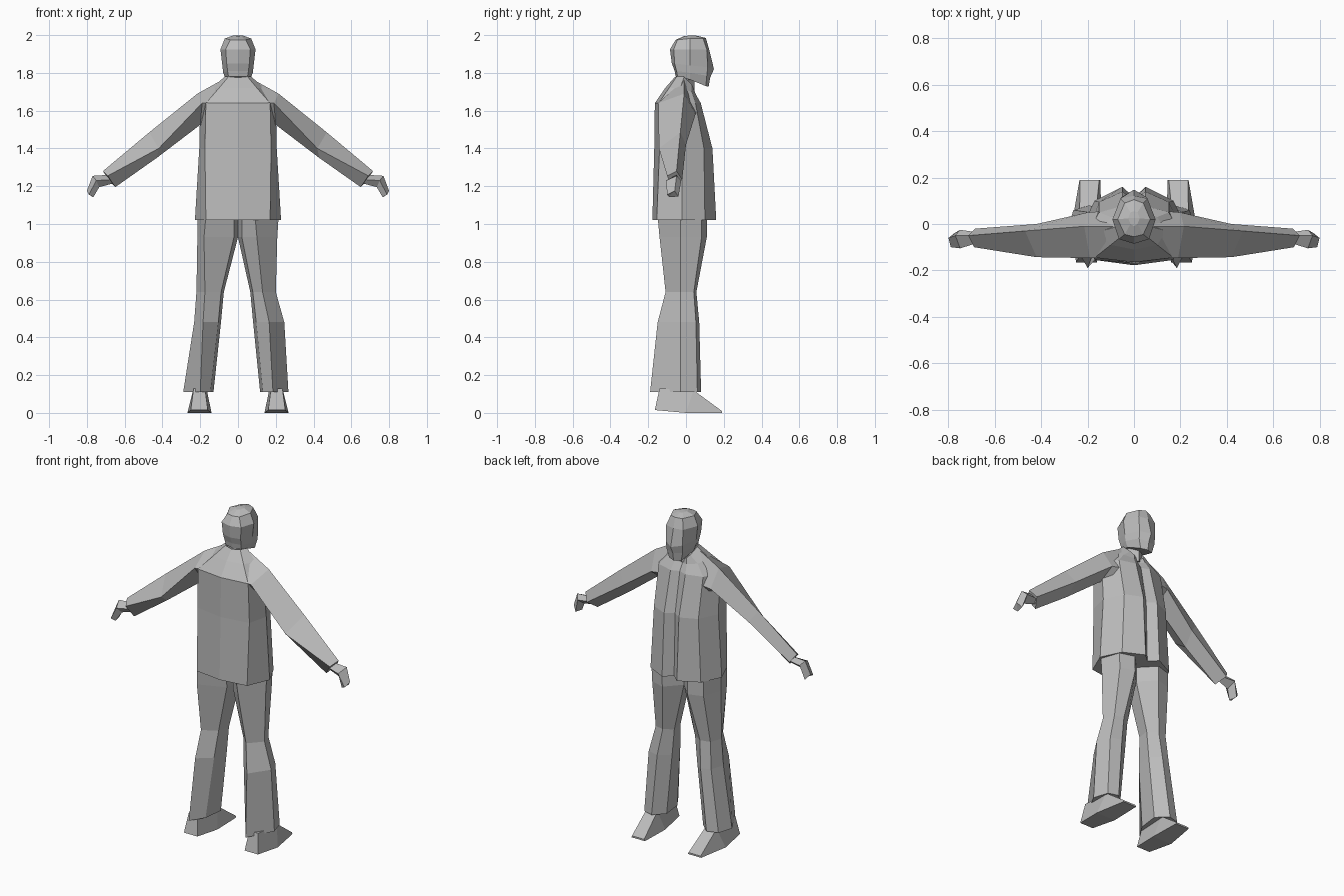
import bpy, bmesh

grey = bpy.data.materials.new("grey")
grey.diffuse_color = (0.5, 0.5, 0.5, 1)


def loft(name, rings):
    """Skin a closed, flat-shaded body through rings of equal length."""
    bm = bmesh.new()
    loops = [[bm.verts.new(p) for p in ring] for ring in rings]
    n = len(loops[0])
    for a, b in zip(loops, loops[1:]):
        for i in range(n):
            j = (i + 1) % n
            bm.faces.new((a[i], a[j], b[j], b[i]))
    caps = [bm.faces.new(loops[0]), bm.faces.new(loops[-1])]
    bmesh.ops.triangulate(bm, faces=caps)
    bmesh.ops.recalc_face_normals(bm, faces=bm.faces)
    me = bpy.data.meshes.new(name)
    bm.to_mesh(me)
    bm.free()
    me.materials.append(grey)
    ob = bpy.data.objects.new(name, me)
    bpy.context.collection.objects.link(ob)
    return ob


def both(half):
    """Close a half ring that runs from back centre to front centre."""
    return half + [(-x, y, z) for x, y, z in half[-2:0:-1]]


def flip(rings, s):
    return [[(x * s, y, z) for x, y, z in r] for r in rings]


def level(z, pts):
    return [(x, y, z) for x, y in pts]


# Jacket, with a shallow fold where it closes
loft("jacket", [both(h) for h in (
    level(1.02, [(0, -.178), (.17, -.155), (.228, -.02), (.17, .10), (.05, .16), (0, .115)]),
    level(1.40, [(0, -.168), (.175, -.14), (.205, -.02), (.15, .095), (.05, .14), (0, .105)]),
    level(1.64, [(0, -.165), (.17, -.145), (.20, -.04), (.15, .05), (.05, .078), (0, .06)]),
    [(0, -.11, 1.72), (.10, -.09, 1.72), (.14, -.03, 1.72),
     (.10, .03, 1.70), (.04, .05, 1.69), (0, .035, 1.68)],
    [(0, -.062, 1.775), (.05, -.05, 1.78), (.07, -.01, 1.78),
     (.05, .03, 1.74), (.03, .04, 1.72), (0, .03, 1.70)])])

# Neck
loft("neck", [both(level(z, [(0, -.05), (.045, -.035), (.05, .01), (0, .045)]))
              for z in (1.69, 1.82)])

# Head: jaw, nose level, brow, crown
loft("head", [both(h) for h in (
    [(0, -.055, 1.78), (.05, -.045, 1.78), (.065, .02, 1.765), (.04, .105, 1.73), (0, .12, 1.727)],
    [(0, -.06, 1.81), (.055, -.05, 1.81), (.078, .02, 1.80), (.055, .11, 1.785), (0, .128, 1.775)],
    [(0, -.075, 1.85), (.06, -.06, 1.85), (.083, .02, 1.84), (.055, .115, 1.83), (0, .148, 1.82)],
    level(1.925, [(0, -.085), (.065, -.065), (.093, .02), (.058, .11), (0, .122)]),
    [(0, -.055, 1.975), (.04, -.045, 1.975), (.07, .02, 1.982), (.04, .09, 1.982), (0, .105, 1.985)],
    [(0, -.01, 1.995), (.015, 0, 1.996), (.025, .025, 1.998), (.015, .05, 1.997), (0, .055, 1.997)])])

# Sleeve rings: top, back, bottom, front
sleeve = [
    [(.08, -.01, 1.765), (.08, -.14, 1.65), (.10, -.04, 1.47), (.08, .06, 1.60)],
    [(.215, -.01, 1.69), (.19, -.147, 1.64), (.20, -.05, 1.525), (.20, .05, 1.58)],
    [(.47, -.03, 1.485), (.42, -.143, 1.40), (.43, -.07, 1.35), (.42, 0, 1.42)],
    [(.715, -.05, 1.28), (.69, -.10, 1.255), (.65, -.075, 1.195), (.685, -.02, 1.235)]]

# Hand rings: wrist, knuckles, fingertips
hand = [
    [(.69, -.05, 1.26), (.67, -.08, 1.235), (.66, -.06, 1.215), (.68, -.035, 1.235)],
    [(.77, -.05, 1.255), (.75, -.105, 1.23), (.735, -.07, 1.195), (.75, -.025, 1.23)],
    [(.80, -.06, 1.175), (.79, -.10, 1.155), (.765, -.09, 1.143), (.775, -.04, 1.145)]]

# Shoe rings: heel, instep, toe
shoe = [
    [(.16, -.165, .015), (.175, -.14, .13), (.235, -.14, .13), (.25, -.165, .015)],
    [(.14, 0, 0), (.165, .04, .12), (.235, .04, .12), (.268, 0, 0)],
    [(.145, .19, 0), (.15, .19, .01), (.232, .19, .01), (.235, .19, 0)]]

for side, s in (("left", -1), ("right", 1)):
    loft(side + "_sleeve", flip(sleeve, s))
    loft(side + "_hand", flip(hand, s))
    loft(side + "_shoe", flip(shoe, s))

# Trouser legs: height, inner x, back ridge x, outer x, back y, front y
legs = {
    "left": (-1, [(1.04, 0, .17, .215, -.15, .11), (.93, .0, .18, .215, -.14, .11),
                  (.64, .075, .175, .22, -.108, .055), (.48, .09, .185, .232, -.15, .07),
                  (.11, .13, .20, .29, -.19, .08)]),
    "right": (1, [(1.04, 0, .09, .215, -.15, .11), (.93, .0, .10, .208, -.14, .11),
                  (.64, .065, .13, .20, -.108, .055), (.48, .08, .165, .245, -.15, .07),
                  (.11, .117, .185, .267, -.19, .08)])}
for side, (s, rows) in legs.items():
    rings = []
    for z, xi, xr, xo, yb, yf in rows:
        w = xo - xi
        rings.append(level(z, [(xr, yb), (xo, -.03), (xo - .18 * w, yf * .75),
                               (xi + .4 * w, yf), (xi, .02), (xi + .1 * w, yb * .55)]))
    loft(side + "_trouser_leg", flip(rings, s))
